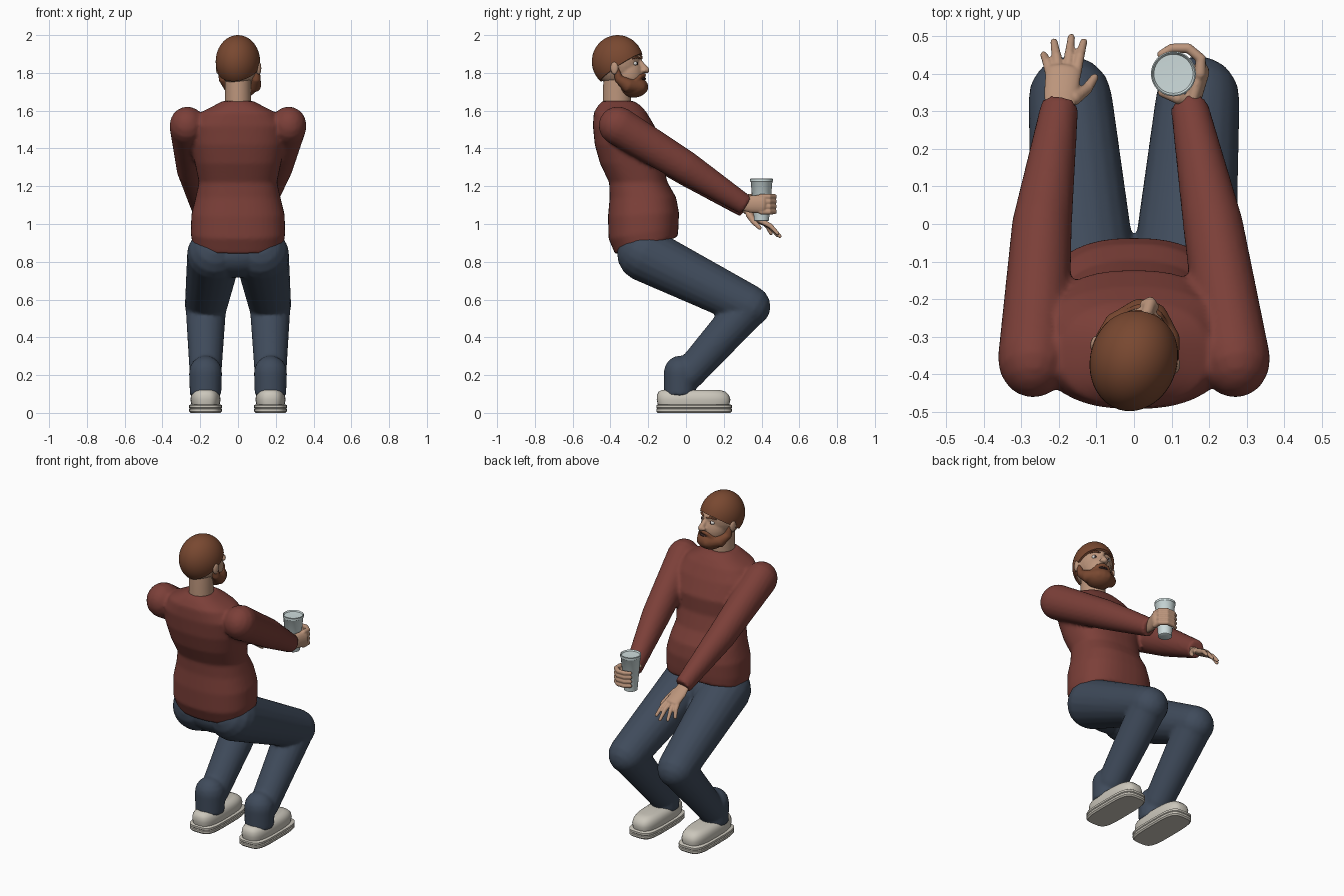
import bpy, bmesh, math
from mathutils import Vector, Matrix


def material(name, rgb):
    m = bpy.data.materials.new(name)
    m.diffuse_color = (*rgb, 1)
    return m


KNIT = material("knit", (0.20, 0.05, 0.04))
DENIM = material("denim", (0.05, 0.07, 0.105))
SKIN = material("skin", (0.50, 0.30, 0.20))
HAIR = material("hair", (0.19, 0.065, 0.03))
SHOE = material("shoe", (0.60, 0.57, 0.50))
CUP = material("cup", (0.62, 0.72, 0.72))
DARK = material("dark", (0.04, 0.02, 0.02))
WHITE = material("eye_white", (0.7, 0.68, 0.65))


def skin_rings(bm, rings):
    vs = [[bm.verts.new(p) for p in r] for r in rings]
    n = len(vs[0])
    for a, b in zip(vs, vs[1:]):
        for i in range(n):
            bm.faces.new((a[i], a[(i + 1) % n], b[(i + 1) % n], b[i]))
    bm.faces.new(vs[0][::-1])
    bm.faces.new(vs[-1])


def stack(bm, secs, power=2.0, x=0, n=40):
    """Loft of level superellipses: (z, y centre, half x, half y, slope)."""
    rings = []
    for z, yc, hx, hy, slope in secs:
        ring = []
        for i in range(n):
            a = 2 * math.pi * i / n
            c, s = math.cos(a), math.sin(a)
            dx = math.copysign(abs(c) ** (2 / power), c) * hx
            dy = math.copysign(abs(s) ** (2 / power), s) * hy
            ring.append((x + dx, yc + dy, z + slope * dy))
        rings.append(ring)
    skin_rings(bm, rings)


def tube(bm, pts, radii, ref=(1, 0, 0), flat=1, ends=(True, True), n=20):
    """Tapered limb along a path with rounded or flat ends."""
    pts = [Vector(p) for p in pts]
    dirs = [(pts[min(i + 1, len(pts) - 1)] - pts[max(i - 1, 0)]).normalized()
            for i in range(len(pts))]
    secs = list(zip(pts, dirs, radii))
    arc = [math.radians(a) for a in (22, 45, 65, 82)]
    if ends[0]:
        p, d, r = secs[0]
        secs = [(p - d * r * flat * math.sin(a), d, r * math.cos(a)) for a in arc[::-1]] + secs
    if ends[1]:
        p, d, r = secs[-1]
        secs += [(p + d * r * flat * math.sin(a), d, r * math.cos(a)) for a in arc]
    rings = []
    for p, d, r in secs:
        ref_v = Vector(ref)
        u = (ref_v - d * ref_v.dot(d)).normalized()
        v = d.cross(u)
        rings.append([p + u * r * math.cos(t) + v * r * flat * math.sin(t)
                      for t in (2 * math.pi * i / n for i in range(n))])
    skin_rings(bm, rings)


def ball(bm, c, r, seg=32):
    m = Matrix.Translation(c) @ Matrix.Diagonal((*r, 1))
    bmesh.ops.create_uvsphere(bm, u_segments=seg, v_segments=seg // 2, radius=1, matrix=m)


def finish(bm, name, mat, voxel=0, head=False, smooth=3):
    bmesh.ops.recalc_face_normals(bm, faces=bm.faces)
    me = bpy.data.meshes.new(name)
    bm.to_mesh(me)
    bm.free()
    ob = bpy.data.objects.new(name, me)
    bpy.context.collection.objects.link(ob)
    me.materials.append(mat)
    if head:  # the head is turned a little to +x
        ob.location = (0, -0.36, 0)
        ob.rotation_euler.z = -0.28
    bpy.ops.object.select_all(action='DESELECT')
    ob.select_set(True)
    bpy.context.view_layer.objects.active = ob
    bpy.ops.object.shade_smooth_by_angle(angle=math.radians(40))
    if voxel:
        r = ob.modifiers.new("union", 'REMESH')
        r.mode, r.voxel_size, r.use_smooth_shade = 'VOXEL', voxel, True
        s = ob.modifiers.new("soften", 'SMOOTH')
        s.iterations = smooth
    return ob


# sweater: torso and both sleeves
bm = bmesh.new()
stack(bm, [(0.885, -0.21, 0.24, 0.165, 0.27), (0.95, -0.225, 0.25, 0.185, 0.15),
           (1.05, -0.225, 0.247, 0.188, 0.05), (1.14, -0.228, 0.225, 0.176, 0),
           (1.22, -0.252, 0.207, 0.155, 0), (1.32, -0.29, 0.228, 0.165, 0),
           (1.42, -0.303, 0.25, 0.18, 0), (1.52, -0.33, 0.25, 0.163, 0),
           (1.59, -0.348, 0.2, 0.14, 0), (1.625, -0.352, 0.13, 0.115, 0),
           (1.65, -0.36, 0.085, 0.085, 0)], 2.4)
tube(bm, [(0.268, -0.36, 1.52), (0.21, 0, 1.30), (0.147, 0.315, 1.10)],
     (0.095, 0.08, 0.05), flat=1.08, ends=(True, False))
tube(bm, [(-0.268, -0.36, 1.52), (-0.245, 0, 1.29), (-0.198, 0.315, 1.085)],
     (0.095, 0.08, 0.05), flat=1.08, ends=(True, False))
finish(bm, "sweater", KNIT, 0.011)

# trousers: pelvis, thighs, shins and cuffs
bm = bmesh.new()
ball(bm, (0, -0.21, 0.84), (0.22, 0.15, 0.125))
for s in (-1, 1):
    tube(bm, [(s * 0.125, -0.22, 0.84), (s * 0.17, 0.335, 0.565)], (0.145, 0.112))
    tube(bm, [(s * 0.17, 0.335, 0.565), (s * 0.172, 0.01, 0.2)], (0.108, 0.084))
    tube(bm, [(s * 0.172, -0.03, 0.215), (s * 0.172, -0.035, 0.09)], (0.088, 0.083),
         ends=(True, False))
finish(bm, "trousers", DENIM, 0.011)

# shoes
for s, side in ((-1, "left"), (1, "right")):
    bm = bmesh.new()
    stack(bm, [(0, 0.043, 0.08, 0.193, 0), (0.008, 0.043, 0.087, 0.2, 0),
               (0.02, 0.043, 0.087, 0.2, 0), (0.024, 0.043, 0.083, 0.196, 0),
               (0.028, 0.043, 0.087, 0.2, 0), (0.04, 0.043, 0.087, 0.2, 0),
               (0.045, 0.043, 0.08, 0.193, 0)], 4, s * 0.172)
    finish(bm, side + "_sole", SHOE)
    bm = bmesh.new()
    stack(bm, [(0.04, 0.04, 0.074, 0.188, 0), (0.07, 0.04, 0.08, 0.195, 0),
               (0.095, 0.037, 0.076, 0.19, 0), (0.113, 0.032, 0.065, 0.176, 0),
               (0.122, 0.025, 0.045, 0.15, 0)], 3, s * 0.172)
    finish(bm, side + "_shoe_upper", SHOE)

# cup with a recessed filling
bm = bmesh.new()
cup = [(1.015, 0.034), (1.018, 0.039), (1.222, 0.057), (1.225, 0.060), (1.238, 0.060),
       (1.24, 0.057), (1.232, 0.052), (1.231, 0.02)]
stack(bm, [(z, 0.40, r, r, 0) for z, r in cup], x=0.105)
finish(bm, "cup", CUP)

# right hand curled round the cup
bm = bmesh.new()
tube(bm, [(0.146, 0.29, 1.11), (0.16, 0.345, 1.105), (0.176, 0.405, 1.105)],
     (0.036, 0.046, 0.05), ref=(0, 0, 1), flat=0.5)
for z in (1.065, 1.092, 1.119, 1.145):
    tube(bm, [(0.176, 0.40, z), (0.178, 0.44, z), (0.145, 0.468, z), (0.10, 0.468, z),
              (0.072, 0.452, z)], (0.016, 0.015, 0.014, 0.013, 0.011), ref=(0, 0, 1), n=12)
tube(bm, [(0.15, 0.325, 1.12), (0.115, 0.335, 1.145), (0.075, 0.35, 1.15)],
     (0.018, 0.015, 0.012), ref=(0, 0, 1), n=12)
finish(bm, "right_hand", SKIN, 0.0045, smooth=2)

# left hand held open
bm = bmesh.new()
tube(bm, [(-0.2, 0.29, 1.095), (-0.195, 0.345, 1.05), (-0.188, 0.405, 1.015)],
     (0.036, 0.045, 0.048), flat=0.45)
for x0, x1, y1, z1 in ((-0.222, -0.24, 0.45, 0.95), (-0.2, -0.213, 0.485, 0.94),
                       (-0.177, -0.167, 0.497, 0.935), (-0.155, -0.134, 0.485, 0.95)):
    tube(bm, [(x0, 0.40, 1.015), ((x0 + x1) / 2, (0.41 + y1) / 2, (1.01 + z1) / 2 + 0.01),
              (x1, y1, z1)], (0.015, 0.013, 0.01), n=12)
tube(bm, [(-0.16, 0.335, 1.05), (-0.125, 0.36, 1.01), (-0.105, 0.39, 0.98)],
     (0.02, 0.015, 0.011), n=12)
finish(bm, "left_hand", SKIN, 0.0045, smooth=2)

# neck
bm = bmesh.new()
stack(bm, [(1.6, -0.365, 0.07, 0.075, 0), (1.70, -0.365, 0.068, 0.075, 0),
           (1.80, -0.36, 0.068, 0.075, 0)])
finish(bm, "neck", SKIN)

# face: skull, jaw, nose, brow ridge and ears
bm = bmesh.new()
ball(bm, (0, -0.005, 1.86), (0.107, 0.128, 0.13))
ball(bm, (0, 0.05, 1.795), (0.082, 0.088, 0.10))
tube(bm, [(0, 0.115, 1.865), (0, 0.155, 1.815)], (0.012, 0.018), n=12)
tube(bm, [(-0.055, 0.098, 1.878), (0, 0.117, 1.876), (0.055, 0.098, 1.878)],
     (0.01, 0.014, 0.01), ref=(0, 0, 1), n=12)
for s in (-1, 1):
    ball(bm, (s * 0.112, 0.012, 1.825), (0.012, 0.022, 0.036), 16)
    ball(bm, (s * 0.016, 0.148, 1.812), (0.011, 0.013, 0.01), 12)
finish(bm, "face", SKIN, 0.006, True)

# hair: cap cut off along the hairline
bm = bmesh.new()
ball(bm, (0, -0.002, 1.86), (0.116, 0.138, 0.14), 48)
cut = bmesh.ops.bisect_plane(bm, geom=bm.verts[:] + bm.edges[:] + bm.faces[:],
                             plane_co=(0, 0.02, 1.83), plane_no=(0, -0.66, 1), clear_inner=True)
edges = [e for e in cut['geom_cut'] if isinstance(e, bmesh.types.BMEdge)]
bmesh.ops.edgeloop_fill(bm, edges=edges)
finish(bm, "hair", HAIR, 0, True)

# beard with sideburns and moustache
bm = bmesh.new()
ball(bm, (0, 0.085, 1.727), (0.078, 0.078, 0.058))
for s in (-1, 1):
    tube(bm, [(s * 0.1, 0.02, 1.82), (s * 0.092, 0.03, 1.77), (s * 0.07, 0.07, 1.735),
              (s * 0.02, 0.125, 1.725)], (0.014, 0.024, 0.038, 0.036), n=16)
    tube(bm, [(0, 0.143, 1.79), (s * 0.03, 0.132, 1.782), (s * 0.052, 0.108, 1.755)],
         (0.011, 0.012, 0.014), ref=(0, 0, 1), n=12)
finish(bm, "beard", HAIR, 0.006, True)

# eyes, pupils, brows and mouth
for s, side in ((-1, "left"), (1, "right")):
    bm = bmesh.new()
    ball(bm, (s * 0.04, 0.105, 1.85), (0.017, 0.014, 0.012), 16)
    finish(bm, side + "_eye", WHITE, 0, True)
    bm = bmesh.new()
    ball(bm, (s * 0.04, 0.116, 1.85), (0.007, 0.005, 0.008), 12)
    finish(bm, side + "_pupil", DARK, 0, True)
    bm = bmesh.new()
    tube(bm, [(s * 0.018, 0.126, 1.877), (s * 0.04, 0.118, 1.884), (s * 0.065, 0.1, 1.876)],
         (0.005, 0.006, 0.004), ref=(0, 0, 1), n=10)
    finish(bm, side + "_brow", HAIR, 0, True)
bm = bmesh.new()
ball(bm, (0, 0.138, 1.768), (0.028, 0.016, 0.007), 16)
finish(bm, "mouth", DARK, 0, True)
